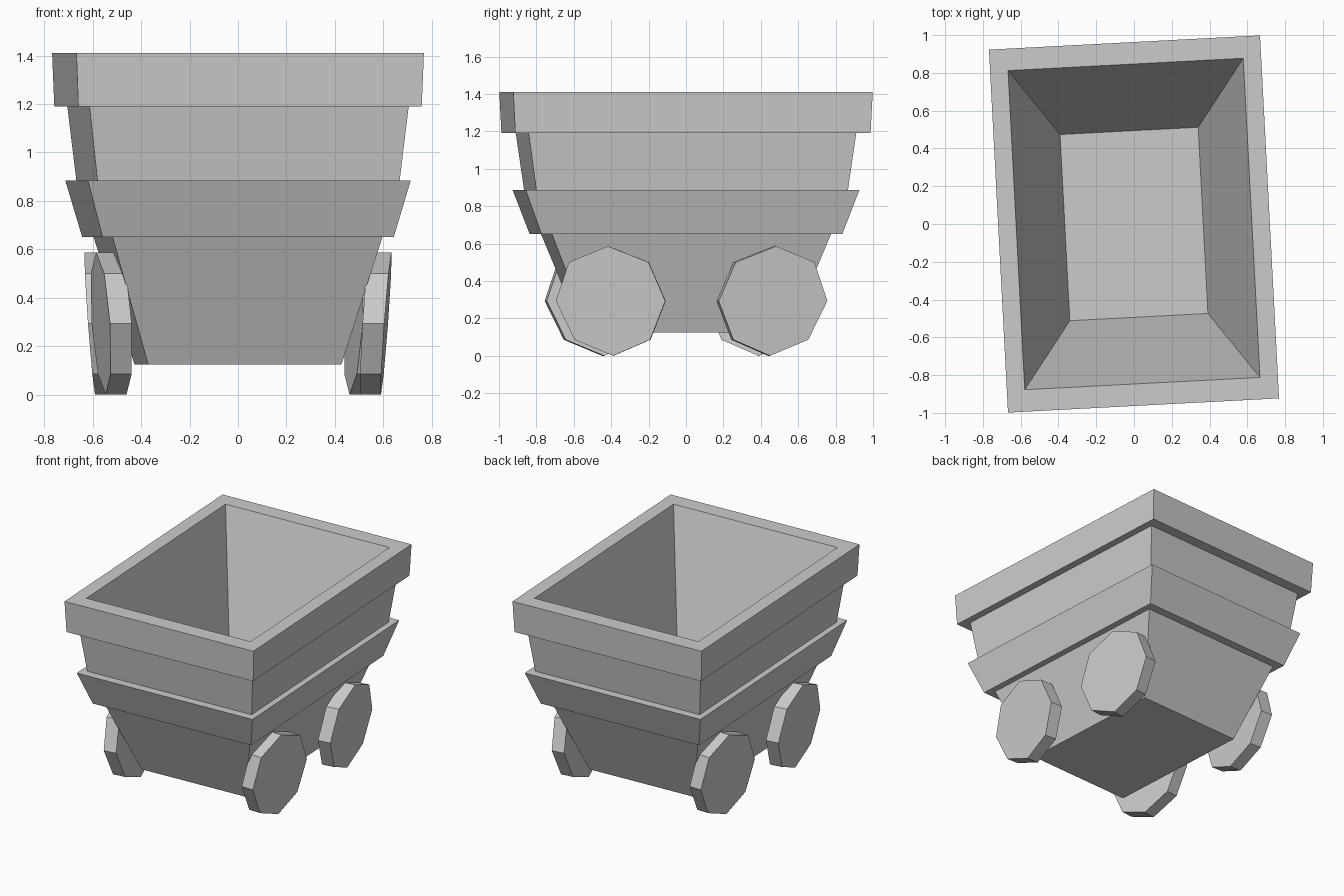
import bpy, bmesh
from math import radians, sin, cos, pi
from mathutils import Matrix, Vector

cube = bpy.data.objects.get("Cube")
if cube:
    bpy.data.objects.remove(cube, do_unlink=True)

grey = bpy.data.materials.new("plain_grey")
grey.use_nodes = True
colour = (0.6, 0.6, 0.6, 1)
grey.diffuse_color = colour
grey.node_tree.nodes["Principled BSDF"].inputs["Base Color"].default_value = colour

TURN = Matrix.Rotation(radians(3), 4, 'Z')   # whole cart sits slightly turned


def loft(name, rings):
    """Skin a list of equal-length vertex rings and cap both ends."""
    bm = bmesh.new()
    loops = [[bm.verts.new(TURN @ Vector(p)) for p in ring] for ring in rings]
    n = len(loops[0])
    for a, b in zip(loops, loops[1:]):
        for i in range(n):
            j = (i + 1) % n
            bm.faces.new((a[i], a[j], b[j], b[i]))
    bm.faces.new(loops[0][::-1])
    bm.faces.new(loops[-1])
    bmesh.ops.recalc_face_normals(bm, faces=bm.faces)
    mesh = bpy.data.meshes.new(name)
    bm.to_mesh(mesh)
    bm.free()
    mesh.materials.append(grey)
    obj = bpy.data.objects.new(name, mesh)
    bpy.context.collection.objects.link(obj)
    return obj


# Tub: half width, half length, height; up the outside, then down the inside
profile = [
    (0.40, 0.535, 0.125), (0.558, 0.747, 0.65),
    (0.602, 0.805, 0.65), (0.668, 0.893, 0.885),     # middle band
    (0.625, 0.834, 0.885), (0.66, 0.877, 1.19),
    (0.71, 0.951, 1.19), (0.7185, 0.962, 1.41),      # top rim
    (0.6235, 0.846, 1.41), (0.366, 0.4935, 0.30),    # hollow and floor
]
loft("cart_tub", [[(-w, -l, z), (w, -l, z), (w, l, z), (-w, l, z)]
                  for w, l, z in profile])

# Wheels: octagonal discs, toed in and flaring with the tub
R = 0.293


def wheel(name, side, end):
    toe = Matrix.Rotation(radians(4.5) * side * end, 3, 'Z')
    rings = []
    for depth in (0, -0.09):
        ring = []
        for i in range(8):
            a = i * pi / 4
            p = toe @ Vector((side * depth, R * cos(a), R * sin(a)))
            p += Vector((side * 0.59, end * 0.435, R))
            flare = 1 + 0.12 * (p.z - R)
            ring.append((p.x * flare, p.y * flare, p.z))
        rings.append(ring)
    loft(name, rings)


for end, end_name in ((-1, "front"), (1, "back")):
    for side, side_name in ((1, "left"), (-1, "right")):
        wheel(f"{end_name}_{side_name}_wheel", side, end)
